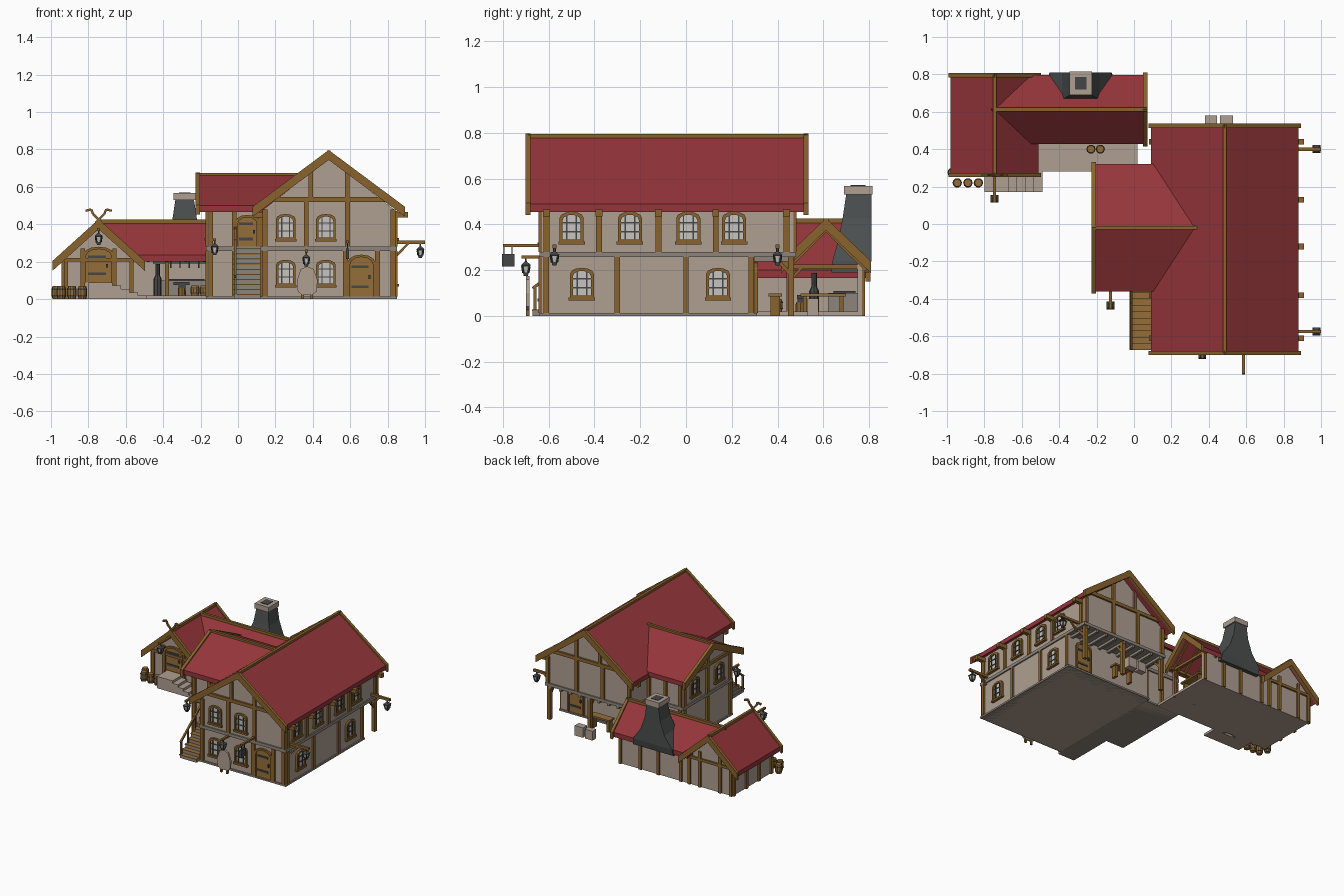
import bpy, bmesh, math
from mathutils import Matrix, Vector

if "Cube" in bpy.data.objects:
    bpy.data.objects.remove(bpy.data.objects["Cube"])

def material(name, c):
    m = bpy.data.materials.new(name)
    m.diffuse_color = (*c, 1)
    m.use_nodes = True
    m.node_tree.nodes["Principled BSDF"].inputs["Base Color"].default_value = m.diffuse_color
    return m

RED = material("red roof", (0.30, 0.036, 0.042))
PLASTER = material("beige plaster", (0.43, 0.345, 0.285))
TIMBER = material("brown timber", (0.25, 0.125, 0.026))
PLANK = material("plank wood", (0.30, 0.155, 0.04))
STONE = material("grey stone", (0.27, 0.235, 0.20))
SLATE = material("dark slate", (0.072, 0.078, 0.078))
METAL = material("dark metal", (0.06, 0.062, 0.065))
PANE = material("pale pane", (0.58, 0.56, 0.52))
I = Matrix()

def mesh(name, verts, faces, mat, M=I):
    bm = bmesh.new()
    vs = [bm.verts.new(M @ Vector(v)) for v in verts]
    for f in faces:
        bm.faces.new([vs[i] for i in f])
    bmesh.ops.recalc_face_normals(bm, faces=bm.faces)
    me = bpy.data.meshes.new(name)
    bm.to_mesh(me)
    bm.free()
    me.materials.append(mat)
    ob = bpy.data.objects.new(name, me)
    bpy.context.collection.objects.link(ob)
    return ob

def loft(name, rings, mat, M=I):
    n, v, f = len(rings[0]), [p for r in rings for p in r], []
    for k in range(len(rings) - 1):
        f += [(k*n+i, k*n+(i+1) % n, (k+1)*n+(i+1) % n, (k+1)*n+i) for i in range(n)]
    f += [tuple(range(n)), tuple(range(len(v) - n, len(v)))]
    return mesh(name, v, f, mat, M)

def prism(name, prof, axis, a0, a1, mat, M=I):
    at = {'x': lambda p, a: (a, p[0], p[1]), 'y': lambda p, a: (p[0], a, p[1]),
          'z': lambda p, a: (p[0], p[1], a)}[axis]
    return loft(name, [[at(p, a) for p in prof] for a in (a0, a1)], mat, M)

def box(name, x0, x1, y0, y1, z0, z1, mat, M=I):
    return prism(name, [(x0, y0), (x1, y0), (x1, y1), (x0, y1)], 'z', z0, z1, mat, M)

def bar(name, p, q, w, mat):
    p, q = Vector(p), Vector(q)
    d = q - p
    M = Matrix.Translation(p) @ d.to_track_quat('Z', 'Y').to_matrix().to_4x4()
    return box(name, -w/2, w/2, -w/2, w/2, 0, d.length, mat, M)

def lathe(name, c, prof, n, mat, turn=0):
    return loft(name, [[(c[0] + r*math.cos(turn+2*math.pi*i/n), c[1] + r*math.sin(turn+2*math.pi*i/n), c[2]+z)
                        for i in range(n)] for r, z in prof], mat)

def arch(w, h, z=0):
    return [(-w/2, z), (w/2, z)] + [(w/2*math.cos(k*math.pi/6), h*.8 + h*.2*math.sin(k*math.pi/6)) for k in range(7)]

def opening(name, x, y, z, deg, w, h, door=False):
    """Arched frame with a pane or a plank door; local -y points outward."""
    M = Matrix.Translation((x, y, z)) @ Matrix.Rotation(math.radians(deg), 4, 'Z')
    o, i = arch(w, h), arch(w - .026, h - .013, 0 if door else .013)
    n = len(o)
    v = [(a, d, b) for prof, d in ((o, .002), (o, -.014), (i, -.014), (i, .002)) for a, b in prof]
    f = [(k*n+j, k*n+(j+1) % n, (k+1)*n+(j+1) % n, (k+1)*n+j) for k in range(3) for j in range(n)]
    mesh(name + "_frame", v, f, TIMBER, M)
    prism(name + "_panel", i, 'y', -.004, .002, PLANK if door else PANE, M)
    if door:
        for t in (.2, .68):
            box(name + "_strap", -w*.36, w*.25, -.009, -.003, h*t, h*t + .014, METAL, M)
        box(name + "_handle", w*.25, w*.32, -.014, -.003, h*.42, h*.52, METAL, M)
    else:
        for a in (-.2, .2):
            box(name + "_mullion", w*a - .003, w*a + .003, -.01, -.003, .01, h*.92, METAL, M)
        for t in (.35, .65):
            box(name + "_glazing_bar", -w*.38, w*.38, -.009, -.003, h*t - .003, h*t + .003, METAL, M)
        box(name + "_sill", -w*.55, w*.55, -.02, .002, -.008, .006, TIMBER, M)

def chevron(c, top, half, eave, t):
    return [(c-half, eave), (c, top), (c+half, eave), (c+half, eave-t), (c, top-t), (c-half, eave-t)]

def roof(name, axis, c, top, half, eave, a0, a1, ends, t=.035):
    ob = prism(name, chevron(c, top, half, eave, t), axis, a0, a1, RED)
    for e in ends:
        prism(name + "_bargeboard", chevron(c, top+.012, half+.012, eave+.004, t+.018), axis, e-.011, e+.011, TIMBER)
    prism(name + "_ridge_beam", [(c-.01, top-.015), (c+.01, top-.015), (c+.01, top+.01), (c-.01, top+.01)],
          axis, a0, a1, TIMBER)
    return ob

def lantern(x, y, z):
    """Four sided lantern hanging below z."""
    c, q = (x, y, z), math.pi/4
    lathe("lantern_cap", c, [(.005, 0), (.006, -.012), (.03, -.028), (.026, -.034)], 4, METAL, q)
    lathe("lantern_glass", c, [(.021, -.034), (.014, -.062)], 4, PANE, q)
    lathe("lantern_base", c, [(.018, -.06), (.013, -.075)], 4, METAL, q)
    for sx in (-1, 1):
        for sy in (-1, 1):
            bar("lantern_rib", (x+sx*.016, y+sy*.016, z-.034), (x+sx*.011, y+sy*.011, z-.062), .007, METAL)

def barrel(x, y, z, r=.025, h=.07):
    lathe("barrel", (x, y, z), [(r*.8, 0), (r, h*.33), (r, h*.67), (r*.8, h)], 10, PLANK)
    for t in (.2, .7):
        lathe("barrel_hoop", (x, y, z), [(r*1.02, h*t), (r*1.02, h*(t+.1))], 10, METAL)

# Main house and side wing walls
box("main_ground_walls", .13, .84, -.63, .30, 0, .265, PLASTER)
prism("main_upper_walls", [(.13, .265), (.84, .265), (.84, .475), (.485, .75), (.13, .475)], 'y', -.63, .47, PLASTER)
prism("wing_walls", [(-.31, 0), (.27, 0), (.27, .488), (-.02, .63), (-.31, .488)], 'x', -.16, .3, PLASTER)
for n, z0, z1, yb in (("plinth", 0, .013, .31), ("floor_band", .257, .28, .48)):
    box("main_" + n, .12, .85, -.64, yb, z0, z1, STONE)
    box("wing_" + n, -.17, .2, -.32, .28, z0, z1, STONE)

# Roofs of house and wing
roof("main_roof", 'y', .485, .785, .395, .49, -.69, .53, (-.69, .525))
roof("wing_roof", 'x', -.02, .665, .34, .50, -.22, .36, (-.215,))

# Timber framing on both main gables
for y, s in ((-.63, -1), (.47, 1)):
    y0, y1 = sorted((y, y + s*.014))
    box("gable_tie_beam", .18, .79, y0, y1, .52, .545, TIMBER)
    for x in (.39, .585):
        box("gable_stud", x-.012, x+.012, y0, y1, .54, .69, TIMBER)
    for x in (.145, .365, .585, .828):
        box("upper_stud", x-.013, x+.013, y0, y1, .28, .525 if .2 < x < .8 else .48, TIMBER)
for x in (.145, .575, .745, .828):
    box("front_ground_stud", x-.013, x+.013, -.644, -.63, .013, .257, TIMBER)
for y in (-.61, -.3, 0, .285):
    box("side_ground_stud", .838, .853, y-.012, y+.012, .013, .257, TIMBER)
for y in (-.61, -.38, -.12, .13, .44):
    box("side_upper_stud", .838, .853, y-.013, y+.013, .28, .47, TIMBER)
    box("eave_bracket", .84, .91, y-.015, y+.015, .435, .465, TIMBER)
    box("left_eave_bracket", .08, .13, y-.015, y+.015, .435, .465, TIMBER)

# Timber framing on the wing
for z0, z1, ys in ((.013, .257, (-.295, -.02, .255)), (.28, .49, (-.295, -.02, .255))):
    for y in ys:
        box("wing_stud", -.174, -.16, y-.013, y+.013, z0, z1, TIMBER)
    for y0, y1 in ((-.324, -.31), (.27, .284)):
        for x in (-.145, -.02, .118):
            box("wing_face_stud", x-.012, x+.012, y0, y1, z0, z1, TIMBER)
box("wing_tie_beam", -.174, -.16, -.31, .27, .48, .505, TIMBER)
box("wing_gable_stud", -.174, -.16, -.033, -.007, .5, .63, TIMBER)

# Windows and doors of the house
for x in (.255, .47):
    for z in (.07, .315):
        opening("front_window", x, -.63, z, 0, .105, .14)
for y in (-.5, -.245, .01, .21):
    opening("right_upper_window", .84, y, .32, 90, .105, .135)
for y in (-.455, .14):
    opening("right_ground_window", .84, y, .075, 90, .105, .135)
for y in (-.16, .13):
    opening("wing_window", -.16, y, .32, -90, .105, .135)
opening("front_door", .66, -.63, .013, 0, .15, .225, True)
opening("wing_door", .05, -.31, .28, 0, .125, .17, True)
opening("back_door", .71, .30, .013, 180, .14, .22, True)

# Back porch: posts, braces, joists, table and crates
for x in (.145, .485, .825):
    box("porch_post", x-.013, x+.013, .445, .471, 0, .257, TIMBER)
    bar("porch_brace", (x, .458, .18), (x, .39, .255), .015, TIMBER)
for k in range(9):
    x = .16 + k*.081
    box("porch_joist", x-.01, x+.01, .30, .475, .238, .258, STONE)
box("porch_table", .35, .52, .36, .42, .085, .098, PLANK)
for x in (.37, .5):
    box("table_leg", x-.01, x+.01, .37, .41, 0, .085, TIMBER)
box("crate", .38, .445, .535, .58, 0, .07, PLASTER)
box("crate", .46, .53, .53, .58, 0, .075, PLASTER)

# Outside stair with treads and railing
for k in range(10):
    y, z = -.67 + k*.034, .027*(k + 1)
    box("stair_riser", -.02, .12, y, -.31, z-.027, z-.006, STONE)
    box("stair_tread", -.024, .12, y-.004, y+.036, z-.006, z, PLANK)
bar("stair_handrail", (-.014, -.67, .12), (-.014, -.33, .38), .013, TIMBER)
for k in range(5):
    y, z = -.66 + k*.08, .02 + k*.0625
    bar("stair_baluster", (-.014, y, z), (-.014, y, z+.11), .012, TIMBER)

# Lantern arms and lanterns
for y in (-.575, .40):
    box("side_lantern_arm", .84, 1.0, y-.009, y+.009, .295, .312, TIMBER)
    bar("side_arm_brace", (.85, y, .235), (.91, y, .297), .012, TIMBER)
    lantern(.975, y, .295)
for x, y, wall, z in ((-.125, -.435, -.31, .31), (.365, -.7, -.63, .25), (-.745, .135, .30, .365)):
    box("lantern_arm", x-.008, x+.008, y-.02, wall, z, z+.014, TIMBER)
    lantern(x, y, z)

# Hanging tavern sign and standing board
box("sign_arm", .577, .593, -.80, -.63, .30, .314, TIMBER)
box("hanging_sign", .577, .593, -.805, -.75, .215, .27, METAL)
for y in (-.795, -.76):
    bar("sign_chain", (.585, y, .27), (.585, y, .3), .005, METAL)
prism("standing_board", [(.32, .04), (.34, .025), (.40, .025), (.42, .04), (.425, .1), (.405, .16), (.37, .175),
                         (.335, .16), (.315, .1)], 'y', -.70, -.685, PLASTER)
for x in (.345, .395):
    box("board_leg", x-.007, x+.007, -.70, -.685, 0, .03, TIMBER)

# Smithy house: walls, roof, framing, door
prism("smithy_walls", [(-.93, 0), (-.56, 0), (-.56, .215), (-.745, .385), (-.93, .215)], 'y', .30, .77, PLASTER)
roof("smithy_roof", 'y', -.745, .415, .235, .20, .26, .80, (.262, .795))
for y0, y1 in ((.287, .30), (.77, .783)):
    box("smithy_tie_beam", -.92, -.57, y0, y1, .20, .22, TIMBER)
    for x in (-.92, -.83, -.66, -.57):
        box("smithy_stud", x-.011, x+.011, y0, y1, 0, .22 if abs(x+.745) > .1 else .27, TIMBER)
for y in (.31, .46, .61, .76):
    box("smithy_side_stud", -.943, -.93, y-.011, y+.011, 0, .215, TIMBER)
opening("smithy_door", -.745, .30, .09, 0, .16, .19, True)
for s in (-1, 1):
    pts = [(-.745 - s*.015, .262, .41), (-.745 + s*.03, .262, .455), (-.745 + s*.04, .262, .48), (-.745 + s*.07, .262, .472)]
    for p, q in zip(pts, pts[1:]):
        bar("gable_horn", p, q, .012, TIMBER)

# Door platform, steps and forge floor
box("platform", -.80, -.67, .17, .30, 0, .09, PLASTER)
for k in range(4):
    box("platform_step", -.67 + k*.045, -.625 + k*.045, .17, .28, 0, .072 - k*.018, PLASTER)
box("forge_floor", -.56, .02, .28, .77, 0, .018, PLASTER)

# Open forge shed; its roof is cut back to the valley with the smithy roof
shed = roof("shed_roof", 'x', .612, .415, .185, .235, -.745, .07, (.06,))
for v in shed.data.vertices:
    if v.co.x < -.7:
        v.co.x = -.765 + 1.06*abs(v.co.y - .612)
box("shed_back_wall", -.56, .02, .75, .77, 0, .24, PLASTER)
for x in (-.5, -.31, -.16, .01):
    box("shed_back_stud", x-.011, x+.011, .77, .782, 0, .235, TIMBER)
for x in (-.38, -.16, .01):
    box("shed_post", x-.01, x+.01, .44, .46, 0, .22, TIMBER)
    bar("shed_brace", (x, .45, .15), (x, .51, .215), .012, TIMBER)
box("shed_front_beam", -.55, .05, .44, .46, .205, .225, TIMBER)
for x in (-.16, .01):
    box("shed_cross_beam", x-.01, x+.01, .43, .79, .205, .225, TIMBER)
for k in range(6):
    x = -.48 + k*.1
    for s in (-1, 1):
        bar("shed_rafter", (x, .612, .375), (x, .612 + s*.175, .202), .014, TIMBER)

# Chimney with hood and cap, forge hearth
loft("chimney", [[(a, c, z), (b, c, z), (b, d, z), (a, d, z)] for z, a, b, c, d in (
    (.19, -.455, -.115, .635, .80), (.24, -.45, -.12, .64, .81), (.33, -.385, -.185, .665, .81),
    (.43, -.35, -.22, .685, .81), (.53, -.335, -.235, .70, .81))], SLATE)
box("chimney_cap", -.345, -.225, .69, .815, .53, .568, PLASTER)
box("chimney_flue", -.315, -.255, .72, .785, .56, .571, METAL)
box("forge_hearth", -.42, -.15, .62, .75, .018, .10, STONE)
box("forge_coals", -.39, -.18, .645, .74, .10, .108, METAL)

# Anvil, bellows stand, workbench, tools and barrels
lathe("anvil_block", (-.3, .5, .018), [(.022, 0), (.02, .04)], 8, TIMBER)
box("anvil_foot", -.318, -.282, .487, .513, .058, .075, METAL)
box("anvil_top", -.345, -.26, .485, .515, .075, .092, METAL)
lathe("bellows_stand", (-.43, .56, .018), [(.022, 0), (.022, .09), (.012, .11), (.012, .17)], 8, METAL)
box("workbench", -.08, .0, .50, .70, .085, .097, PLANK)
for y in (.52, .68):
    box("workbench_leg", -.07, -.01, y-.008, y+.008, .018, .085, TIMBER)
for k in range(5):
    bar("hanging_tool", (-.36 + k*.05, .45, .205), (-.36 + k*.05, .45, .165), .007, METAL)
for x, y in ((-.945, .22), (-.888, .22), (-.832, .22), (-.972, .275)):
    barrel(x, y, 0)
for x in (-.23, -.18):
    barrel(x, .40, .018, .024, .055)
